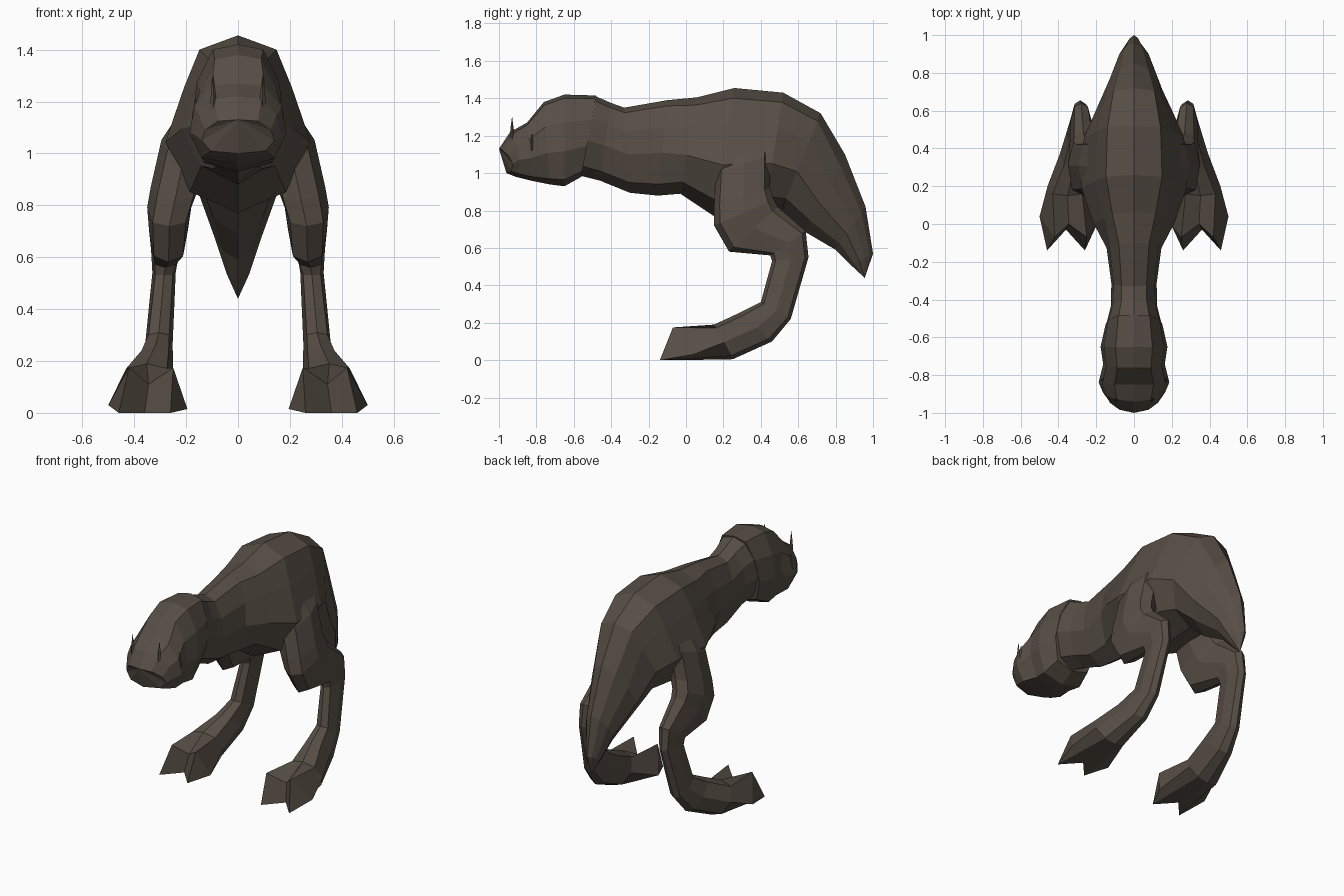
import bpy, bmesh
from mathutils import Vector

hide = bpy.data.materials.new("brown_hide")
hide.diffuse_color = (0.095, 0.076, 0.06, 1)

# half cross-sections: (fraction of half-width, fraction from top to bottom)
HEAD = [(0, 0), (.55, .04), (.9, .3), (1, .62), (.75, .93), (0, 1)]
NECK = [(0, 0), (.55, .06), (.9, .28), (1, .55), (.65, .88), (0, 1)]
TRUNK = [(0, 0), (.53, .08), (.74, .29), (1, .6), (.66, .88), (0, 1)]
TAIL = [(0, 0), (.5, .13), (.85, .36), (1, .63), (.62, .86), (0, 1)]
LEG = [(0, 0), (.75, .1), (1, .52), (.65, .9), (0, 1)]


def ring(profile, y1, z1, y2, z2, hw, x=0, sweep=0):
    """Closed loop between a top/front point and a bottom/back point."""
    full = profile + [(-w, t) for w, t in profile[-2:0:-1]]
    return [Vector((x + w * hw, y1 + (y2 - y1) * t + sweep * w * w,
                    z1 + (z2 - z1) * t)) for w, t in full]


def loft(name, rings, flip=1, end=None):
    bm = bmesh.new()
    loops = [[bm.verts.new((p.x * flip, p.y, p.z)) for p in r] for r in rings]
    n = len(loops[0])
    for a, b in zip(loops, loops[1:]):
        for i in range(n):
            j = (i + 1) % n
            bm.faces.new((a[i], a[j], b[j], b[i]))
    fan = [(0, i, i + 1) for i in range(1, n - 1)]
    for cap, tris in ((loops[0], fan), (loops[-1], end or fan)):
        for t in tris:
            bm.faces.new([cap[i] for i in t])
    bmesh.ops.remove_doubles(bm, verts=bm.verts, dist=0.0005)
    bmesh.ops.recalc_face_normals(bm, faces=bm.faces)
    me = bpy.data.meshes.new(name)
    bm.to_mesh(me)
    bm.free()
    me.materials.append(hide)
    ob = bpy.data.objects.new(name, me)
    bpy.context.collection.objects.link(ob)
    return ob


# head: top y, z, bottom y, z, half-width, centre x, sweep of the sides
head = [(-1.0, 1.13, -.96, 1.0, .14, 0, .05), (-.94, 1.22, -.91, .98, .165, 0, .03),
        (-.85, 1.27, -.83, .96, .187), (-.76, 1.38, -.73, .94, .163),
        (-.65, 1.42, -.65, .93, .177), (-.48, 1.415, -.56, .98, .15)]
loft("head", [ring(HEAD, *r) for r in head])

# neck, trunk and drooping tail
body = [(NECK, -.48, 1.41, -.56, .985, .145), (NECK, -.40, 1.375, -.46, .96, .122),
        (NECK, -.33, 1.35, -.30, .895, .12), (NECK, -.10, 1.39, -.15, .88, .145),
        (TRUNK, .06, 1.405, -.03, .89, .215), (TRUNK, .26, 1.455, .15, .77, .28),
        (TRUNK, .52, 1.43, .42, .80, .265), (TRUNK, .72, 1.32, .51, .80, .205),
        (TAIL, .85, 1.10, .63, .69, .15), (TAIL, .96, .82, .80, .59, .09),
        (TAIL, 1.0, .57, .88, .51, .042), (TAIL, .956, .44, .955, .44, .0002)]
loft("body_and_tail", [ring(*r) for r in body])

# leg: front y, z, back y, z, half-width, centre x
leg = [(.13, 1.2, .44, 1.25, .04, .14), (.16, 1.0, .45, 1.10, .09, .205),
       (.15, .82, .45, .92, .093, .243), (.15, .72, .47, .86, .085, .265),
       (.23, .58, .49, .82, .075, .268), (.45, .56, .64, .69, .055, .28),
       (.46, .53, .655, .55, .045, .285), (.40, .31, .56, .22, .053, .305),
       (.29, .255, .46, .10, .07, .32), (.15, .19, .25, .005, .105, .352)]
# two-toed webbed foot end
toes = [Vector(p) for p in [(.345, 0, .11), (.42, -.07, .175), (.5, .04, .03),
                            (.46, -.14, 0), (.36, -.03, 0), (.26, -.14, 0),
                            (.195, 0, .015), (.25, -.07, .175)]]
web = [(1, 2, 3), (1, 3, 4), (0, 1, 4), (0, 4, 7), (4, 5, 7), (5, 6, 7)]
for side, s in (("right", 1), ("left", -1)):
    loft("leg_" + side, [ring(LEG, *r) for r in leg] + [toes], s, web)

    # upward tusks at the lips
    for part, x, y, z, h, r in (("front", .095, -.93, 1.17, .13, .013),
                                ("rear", .163, -.825, 1.12, .09, .016)):
        rings = [[Vector((x + dx * r * k, y + dy * r * k, z + h * t))
                  for dx, dy in ((1, 0), (0, 1), (-1, 0), (0, -1))]
                 for k, t in ((1, 0), (.7, .5), (.05, 1))]
        loft("tusk_%s_%s" % (part, side), rings, s)
